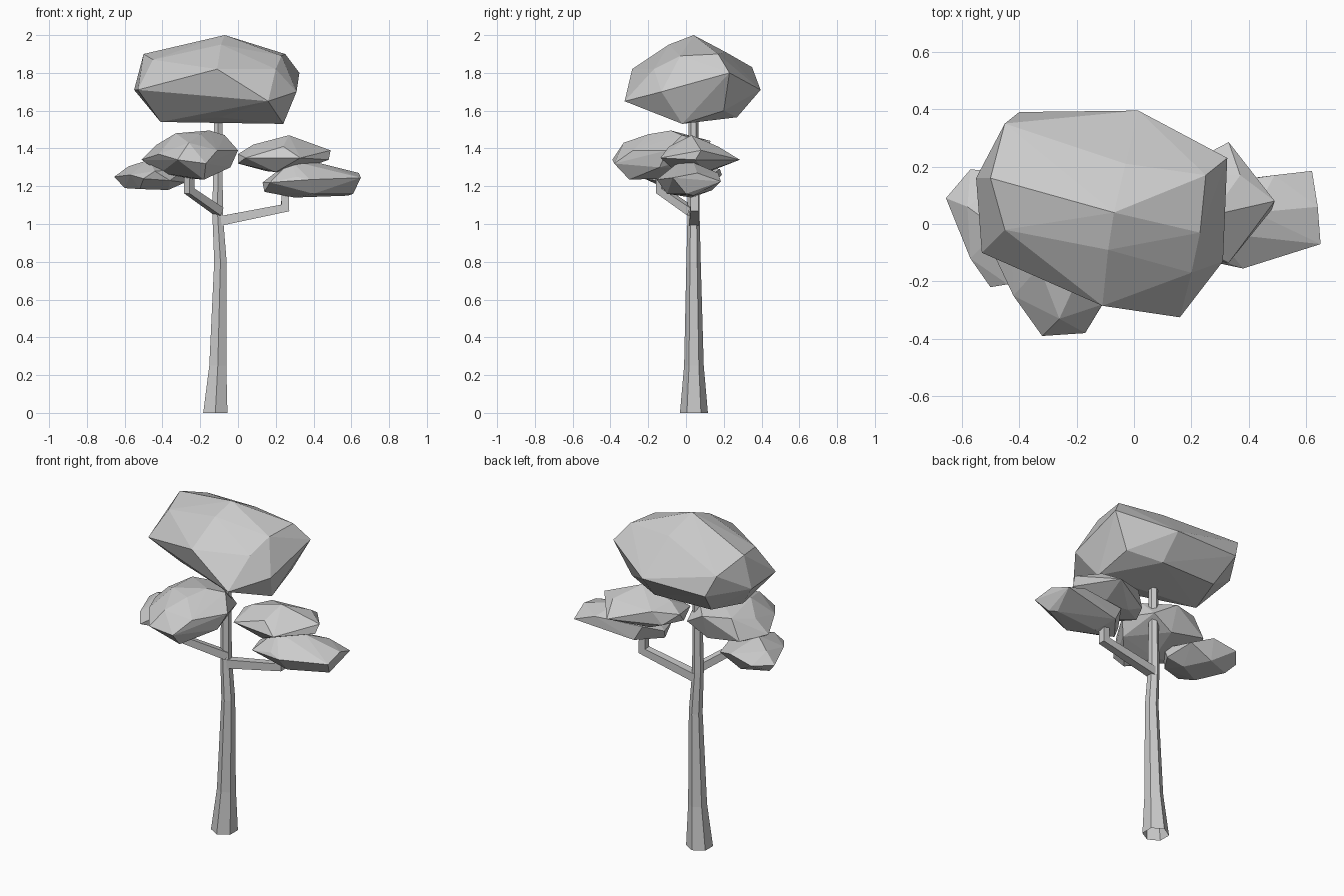
import bpy, bmesh, math
from mathutils import Vector


def finish(name, bm):
    bmesh.ops.recalc_face_normals(bm, faces=bm.faces)
    mesh = bpy.data.meshes.new(name)
    bm.to_mesh(mesh)
    bm.free()
    bpy.context.collection.objects.link(bpy.data.objects.new(name, mesh))


def tube(name, path, sides, turn):
    """Faceted open tube through (x, y, z, radius) stations."""
    bm = bmesh.new()
    pts = [Vector(p[:3]) for p in path]
    rings = []
    for i, c in enumerate(pts):
        a = (c - pts[i - 1]).normalized() if i else Vector()
        b = (pts[i + 1] - c).normalized() if i < len(pts) - 1 else Vector()
        t = (a + b).normalized()
        # trunk sections stay level, branch sections follow the path
        if sides == 6:
            t = Vector((0, 0, 1))
        end = pts[-2] - pts[0]
        side = Vector((0, 1, 0)) if sides == 6 else Vector((-end.y, end.x, 0)).normalized()
        u = (side - t * side.dot(t)).normalized()
        v = t.cross(u)
        # mitre widening at an elbow
        m = 1 / max(0.6, t.dot(b if i == 0 else a)) if sides == 4 else 1
        ring = []
        for k in range(sides):
            ang = turn + 2 * math.pi * k / sides
            ring.append(bm.verts.new(c + path[i][3] * (u * math.cos(ang) + v * m * math.sin(ang))))
        rings.append(ring)
    for r, s in zip(rings, rings[1:]):
        for k in range(sides):
            n = (k + 1) % sides
            bm.faces.new((r[k], r[n], s[n], s[k]))
    finish(name, bm)


def foliage(name, points):
    """Faceted leaf clump: the hull of a few corner points."""
    bm = bmesh.new()
    for p in points:
        bm.verts.new(p)
    bmesh.ops.convex_hull(bm, input=bm.verts)
    loose = [v for v in bm.verts if not v.link_faces]
    bmesh.ops.delete(bm, geom=loose, context='VERTS')
    finish(name, bm)


# Trunk and branches
tube("trunk", [(-.12, .042, 0, .074), (-.107, .042, .25, .052), (-.093, .04, .8, .038),
               (-.108, .04, 1.05, .032), (-.104, .04, 1.65, .025)], 6, 0)
tube("right_branch", [(-.1, .042, 1.015, .036), (.25, .045, 1.085, .03),
                      (.25, .045, 1.22, .027)], 4, math.pi / 4)
tube("left_branch", [(-.1, .03, 1.065, .032), (-.258, -.13, 1.175, .028),
                     (-.258, -.13, 1.31, .027)], 4, math.pi / 4)

# Main crown
foliage("crown", [
    (-.07, .04, 2.0), (-.5, .16, 1.9), (.23, -.03, 1.89), (-.03, .21, 1.91), (-.09, -.09, 1.95),
    (-.11, -.285, 1.82), (.16, -.325, 1.65), (.2, -.17, 1.82), (.31, -.13, 1.7),
    (-.53, -.1, 1.71), (-.45, -.02, 1.87), (-.55, .16, 1.71), (-.45, .35, 1.83),
    (-.4, .39, 1.71), (.015, .395, 1.71), (.325, .23, 1.8), (.25, .17, 1.9),
    (.24, -.02, 1.53), (-.41, .04, 1.54), (-.1, -.1, 1.565), (-.35, .26, 1.57),
    (.02, .27, 1.565), (.22, .2, 1.6)])

# Left clumps
foliage("left_upper_foliage", [
    (-.33, -.15, 1.48), (-.15, -.08, 1.495), (-.07, -.02, 1.47), (-.2, -.2, 1.475),
    (0, -.1, 1.39), (-.04, -.14, 1.3), (-.18, -.3, 1.235), (-.25, -.13, 1.24),
    (-.41, -.13, 1.27), (-.51, -.06, 1.34), (-.42, -.25, 1.37), (-.32, -.39, 1.34),
    (-.17, -.38, 1.32), (-.26, -.33, 1.43), (-.11, -.28, 1.39), (-.43, -.05, 1.42),
    (-.36, .08, 1.45), (-.2, .13, 1.44), (-.07, .09, 1.36), (-.42, .09, 1.33),
    (-.2, .08, 1.29)])
foliage("left_lower_foliage", [
    (-.655, .09, 1.25), (-.58, .06, 1.305), (-.47, -.02, 1.34), (-.57, -.12, 1.26),
    (-.5, -.22, 1.24), (-.44, -.21, 1.28), (-.6, .06, 1.19), (-.52, -.1, 1.185),
    (-.37, -.02, 1.18), (-.28, -.05, 1.22), (-.28, -.08, 1.29), (-.57, .19, 1.26),
    (-.42, .18, 1.29), (-.31, .12, 1.25), (-.45, .12, 1.185), (-.36, -.17, 1.23)])

# Right clumps
foliage("right_upper_foliage", [
    (0, .06, 1.37), (0, .02, 1.32), (.04, -.1, 1.35), (.27, .03, 1.47), (.37, .17, 1.41),
    (.49, .08, 1.39), (.48, .05, 1.34), (.33, -.135, 1.35), (.24, -.09, 1.41), (.33, .285, 1.34),
    (.11, .17, 1.4), (.06, .14, 1.32), (.2, -.05, 1.275), (.3, .1, 1.275), (.08, .03, 1.42),
    (.15, .13, 1.28)])
foliage("right_lower_foliage", [
    (.13, .02, 1.22), (.14, .0, 1.17), (.17, -.11, 1.22), (.28, -.03, 1.335), (.42, .04, 1.325),
    (.64, .06, 1.27), (.65, -.07, 1.245), (.38, -.155, 1.235), (.31, -.13, 1.25),
    (.62, .185, 1.225), (.49, .17, 1.27), (.61, .0, 1.16), (.58, .04, 1.15),
    (.3, .03, 1.14), (.25, .14, 1.18), (.2, .13, 1.27), (.4, -.1, 1.16)])
